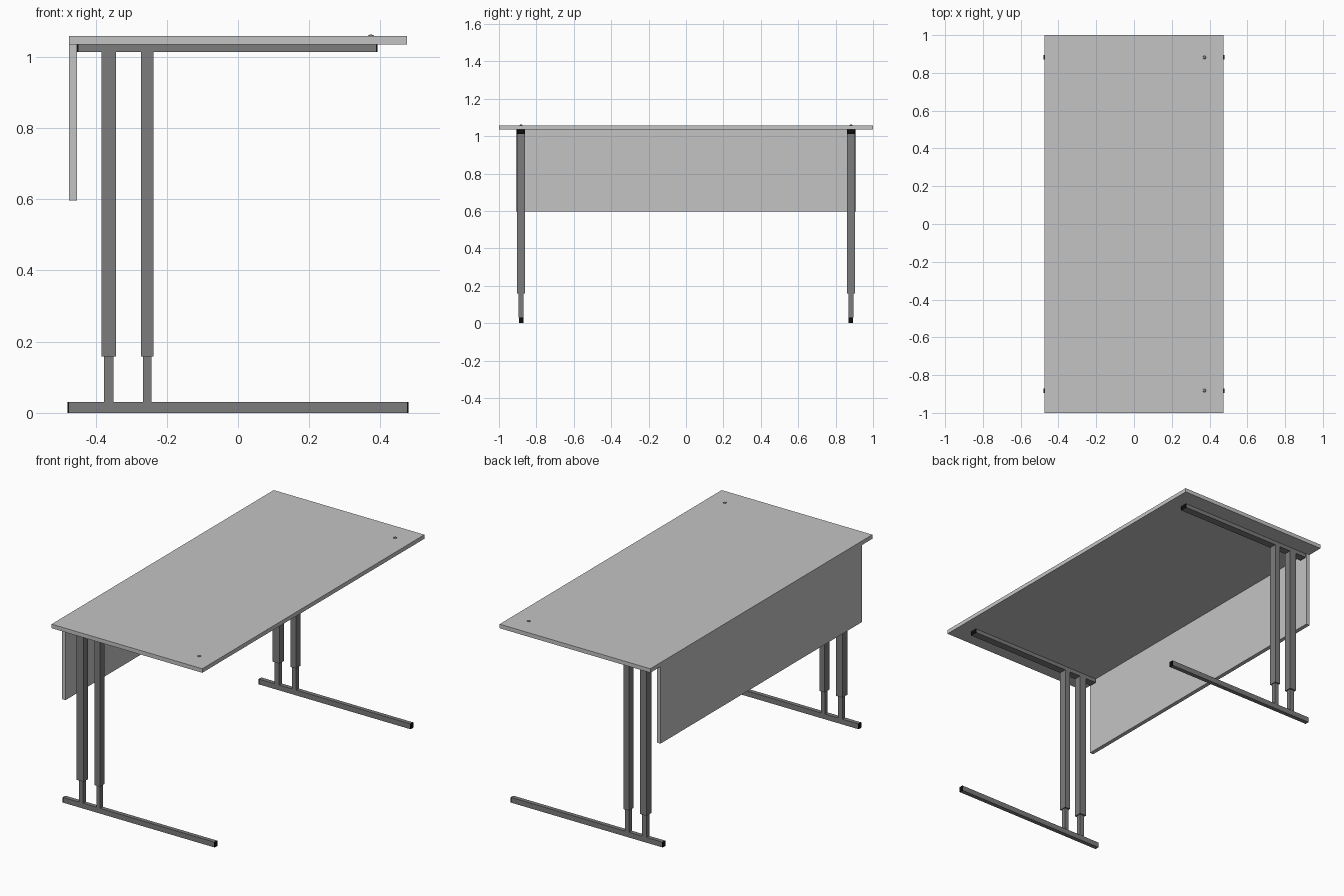
import bpy
import bmesh

old = bpy.data.objects.get("Cube")
if old:
    bpy.data.objects.remove(old, do_unlink=True)


def material(name, value):
    mat = bpy.data.materials.new(name)
    mat.use_nodes = True
    colour = (value, value, value, 1)
    mat.diffuse_color = colour
    mat.node_tree.nodes["Principled BSDF"].inputs["Base Color"].default_value = colour
    return mat


board = material("light grey board", 0.55)
steel = material("dark grey steel", 0.2)
plastic = material("black plastic", 0.004)


def add_mesh(name, bm, mat):
    mesh = bpy.data.meshes.new(name)
    bm.to_mesh(mesh)
    bm.free()
    mesh.materials.append(mat)
    obj = bpy.data.objects.new(name, mesh)
    bpy.context.collection.objects.link(obj)
    return obj


def box(name, xs, ys, zs, mat):
    """Box spanning the given (low, high) ranges."""
    bm = bmesh.new()
    bmesh.ops.create_cube(bm, size=1)
    for v in bm.verts:
        for axis, (low, high) in enumerate((xs, ys, zs)):
            v.co[axis] = low if v.co[axis] < 0 else high
    return add_mesh(name, bm, mat)


def around(centre, width):
    return centre - width / 2, centre + width / 2


def capped_tube(name, x0, x1, ys, zs, cap=0.004):
    """Horizontal tube with a plastic cap at each end."""
    box(name, (x0 + cap, x1 - cap), ys, zs, steel)
    box(name + "_rear_cap", (x0, x0 + cap), ys, zs, plastic)
    box(name + "_front_cap", (x1 - cap, x1), ys, zs, plastic)


# Heights shared by the parts
FOOT_TOP, SLEEVE_BOTTOM = 0.03, 0.158
RAIL_BOTTOM, TOP_BOTTOM, TOP_TOP = 1.013, 1.035, 1.058

# Boards
box("desktop", (-0.475, 0.475), (-1, 1), (TOP_BOTTOM, TOP_TOP), board)
box("modesty_panel", (-0.475, -0.452), (-0.908, 0.908), (0.596, TOP_BOTTOM), board)

# Steel frame at each end
for side, y in (("left", 0.882), ("right", -0.882)):
    capped_tube(side + "_foot", -0.479, 0.479, around(y, 0.024), (0, FOOT_TOP))
    capped_tube(side + "_rail", -0.452, 0.392, around(y, 0.043), (RAIL_BOTTOM, TOP_BOTTOM))
    for place, x, sleeve, post in (("outer", -0.363, 0.042, 0.028),
                                   ("inner", -0.255, 0.034, 0.024)):
        name = f"{side}_{place}"
        box(name + "_sleeve", around(x, sleeve), around(y, 0.043),
            (SLEEVE_BOTTOM, RAIL_BOTTOM), steel)
        box(name + "_post", around(x, post), around(y, 0.026),
            (FOOT_TOP, SLEEVE_BOTTOM), steel)

    # Small domed stud on the desktop
    bm = bmesh.new()
    bmesh.ops.create_uvsphere(bm, u_segments=16, v_segments=8, radius=0.009)
    for v in bm.verts:
        v.co.z *= 0.5
    stud = add_mesh(side + "_stud", bm, steel)
    stud.location = (0.373, y, TOP_TOP)
    for face in stud.data.polygons:
        face.use_smooth = True
